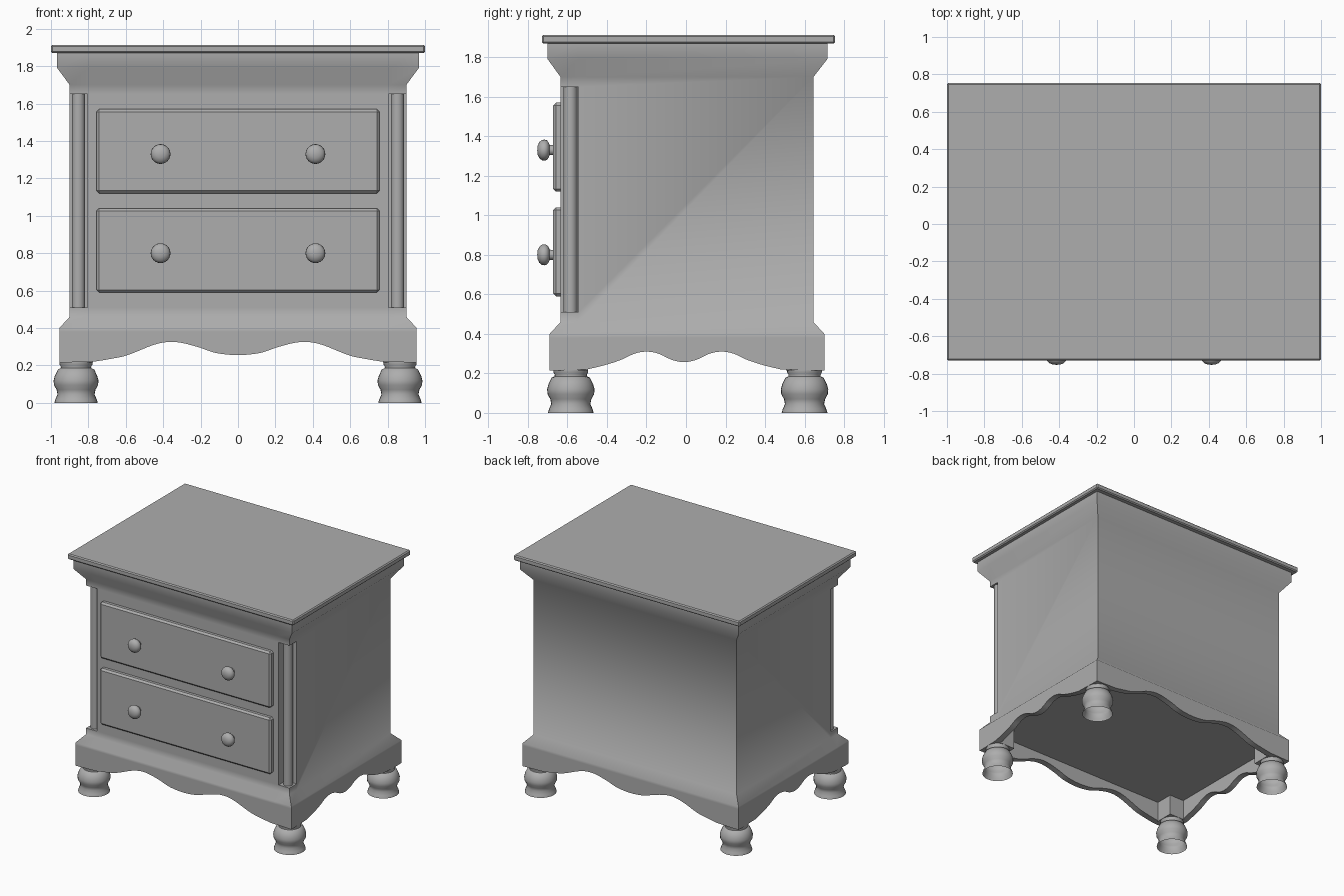
import bpy, bmesh, math
from mathutils import Matrix, Vector

if "Cube" in bpy.data.objects:
    bpy.data.objects.remove(bpy.data.objects["Cube"])

# mid-dark grey finish
grey = bpy.data.materials.new("grey_finish")
grey.diffuse_color = (0.42, 0.42, 0.42, 1)
grey.use_nodes = True
grey.node_tree.nodes["Principled BSDF"].inputs["Base Color"].default_value = grey.diffuse_color


def finish(name, bm, angle=40):
    bmesh.ops.remove_doubles(bm, verts=bm.verts, dist=1e-5)
    bmesh.ops.recalc_face_normals(bm, faces=bm.faces)
    me = bpy.data.meshes.new(name)
    bm.to_mesh(me)
    bm.free()
    me.materials.append(grey)
    ob = bpy.data.objects.new(name, me)
    bpy.context.collection.objects.link(ob)
    bpy.ops.object.select_all(action='DESELECT')
    ob.select_set(True)
    bpy.context.view_layer.objects.active = ob
    bpy.ops.object.shade_smooth_by_angle(angle=math.radians(angle))
    return ob


def box(name, lo, hi, bevel=0.0):
    lo, hi = Vector(lo), Vector(hi)
    bm = bmesh.new()
    bmesh.ops.create_cube(bm, size=1, matrix=Matrix.Translation((lo + hi) / 2)
                          @ Matrix.Diagonal((*(hi - lo), 1)))
    if bevel:
        bmesh.ops.bevel(bm, geom=bm.edges[:], offset=bevel, segments=1,
                        profile=0.5, affect='EDGES')
    return finish(name, bm, 30)


def lathe(name, profile, loc, tilt=0.0, n=24, angle=40):
    """Revolve (radius, height) points about z, then tilt about x."""
    bm = bmesh.new()
    vs = [bm.verts.new((r, 0, h)) for r, h in profile]
    es = [bm.edges.new(p) for p in zip(vs, vs[1:])]
    bmesh.ops.spin(bm, geom=vs + es, cent=(0, 0, 0), axis=(0, 0, 1),
                   angle=math.tau, steps=n)
    bm.transform(Matrix.Translation(loc) @ Matrix.Rotation(tilt, 4, 'X'))
    return finish(name, bm, angle)


def smooth_path(pts, n=6):
    """Catmull-Rom curve through the points."""
    p = [Vector(q) for q in [pts[0], *pts, pts[-1]]]
    out = []
    for a, b, c, d in zip(p, p[1:], p[2:], p[3:]):
        for i in range(n):
            t = i / n
            out.append(0.5 * (2 * b + (c - a) * t + (2 * a - 5 * b + 4 * c - d) * t * t
                              + (3 * b - a - 3 * c + d) * t ** 3))
    return out + [p[-1]]


def apron(name, half, a0, a1, d0, d1, along_x, mid=0.0):
    """Board with a scalloped lower edge; half = curve from centre outward."""
    full = [(mid - u, z) for u, z in reversed(half)] + [(mid + u, z) for u, z in half[1:]]
    outline = [(a0, 0.38), (a0, 0.215), *[tuple(v) for v in smooth_path(full)],
               (a1, 0.215), (a1, 0.38)]
    bm = bmesh.new()
    f = bm.faces.new([bm.verts.new((u, d0, z) if along_x else (d0, u, z))
                      for u, z in outline])
    ext = bmesh.ops.extrude_face_region(bm, geom=[f])['geom']
    step = Vector((0, d1 - d0, 0) if along_x else (d1 - d0, 0, 0))
    bmesh.ops.translate(bm, vec=step, verts=[g for g in ext if isinstance(g, bmesh.types.BMVert)])
    return finish(name, bm, 30)


# carcass with flared base, crown moulding and notched front corners:
# (z, half width, front y, back y, notched)
W, F, B, NX, NY = 0.90, -0.635, 0.645, 0.805, -0.545
rings = [(0.38, 0.955, -0.69, 0.70, 0), (0.40, 0.955, -0.69, 0.70, 0), (0.46, W, F, B, 0),
         (0.51, W, F, B, 0), (0.51, W, F, B, 1), (1.65, W, F, B, 1), (1.65, W, F, B, 0),
         (1.70, W, F, B, 0), (1.79, 0.967, -0.70, 0.715, 0), (1.88, 0.967, -0.70, 0.715, 0)]
bm = bmesh.new()
loops = []
for z, w, f, b, notched in rings:
    cx, cy = (NX, NY) if notched else (w, f)
    pts = [(-NX, f), (NX, f), (cx, cy), (w, NY), (w, b), (-w, b), (-w, NY), (-cx, cy)]
    loops.append([bm.verts.new((x, y, z)) for x, y in pts])
for lo, hi in zip(loops, loops[1:]):
    for i in range(8):
        j = (i + 1) % 8
        bm.faces.new((lo[i], lo[j], hi[j], hi[i]))
bm.faces.new(loops[0][::-1])
bm.faces.new(loops[-1])
bmesh.ops.remove_doubles(bm, verts=bm.verts, dist=1e-5)
# keep the back and sides as single tall panels
spare = [e for e in bm.edges if max(v.co.y for v in e.verts) > 0
         and any(all(abs(v.co.z - h) < 1e-4 for v in e.verts) for h in (0.51, 1.65))]
bmesh.ops.dissolve_edges(bm, edges=spare, use_verts=True)
finish("body", bm, 50)

# corner columns
for s, side in ((-1, "left"), (1, "right")):
    lathe("column_" + side, [(0, 0.50), (0.035, 0.50), (0.035, 1.66), (0, 1.66)],
          (s * 0.853, -0.585, 0))

# table top
box("top", (-1, -0.73, 1.87), (1, 0.755, 1.913), 0.008)

# scalloped aprons on all four sides
wide = [(0, 0.255), (0.12, 0.267), (0.22, 0.300), (0.335, 0.325), (0.44, 0.313),
        (0.59, 0.255), (0.68, 0.235), (0.77, 0.22)]
deep = [(0, 0.257), (0.06, 0.268), (0.13, 0.30), (0.19, 0.31), (0.25, 0.30),
        (0.32, 0.268), (0.40, 0.242), (0.49, 0.22)]
apron("apron_front", wide, -0.955, 0.955, -0.69, -0.64, True)
apron("apron_back", wide, -0.955, 0.955, 0.65, 0.70, True)
apron("apron_left", deep, -0.64, 0.65, -0.955, -0.905, False, -0.01)
apron("apron_right", deep, -0.64, 0.65, 0.905, 0.955, False, -0.01)

# corner blocks and turned feet (open underneath)
foot = [(0.116, 0), (0.110, 0.02), (0.099, 0.045), (0.104, 0.07), (0.118, 0.095),
        (0.120, 0.12), (0.113, 0.145), (0.097, 0.178), (0.082, 0.185),
        (0.081, 0.193), (0.088, 0.205), (0.088, 0.217), (0, 0.217)]
for sx, side in ((-1, "left"), (1, "right")):
    for y, lo, hi, end in ((-0.583, -0.645, -0.495, "front"), (0.60, 0.505, 0.655, "back")):
        xs = sorted((sx * 0.775, sx * 0.91))
        box(f"corner_block_{end}_{side}", (xs[0], lo, 0.215), (xs[1], hi, 0.385))
        lathe(f"foot_{end}_{side}", foot, (sx * 0.866, y, 0), n=28)

# drawers with two knobs each
knob = [(0, 0.083), (0.022, 0.081), (0.040, 0.073), (0.051, 0.060), (0.053, 0.046),
        (0.050, 0.034), (0.038, 0.025), (0.026, 0.020), (0.025, 0.005), (0.028, -0.005)]
for z0, z1, label in ((0.59, 1.04, "lower"), (1.12, 1.57, "upper")):
    box("drawer_" + label, (-0.757, -0.672, z0), (0.757, -0.60, z1), 0.014)
    for sx, side in ((-1, "left"), (1, "right")):
        lathe(f"knob_{label}_{side}", knob, (sx * 0.414, -0.67, z0 + 0.21),
              tilt=math.pi / 2, angle=60)
